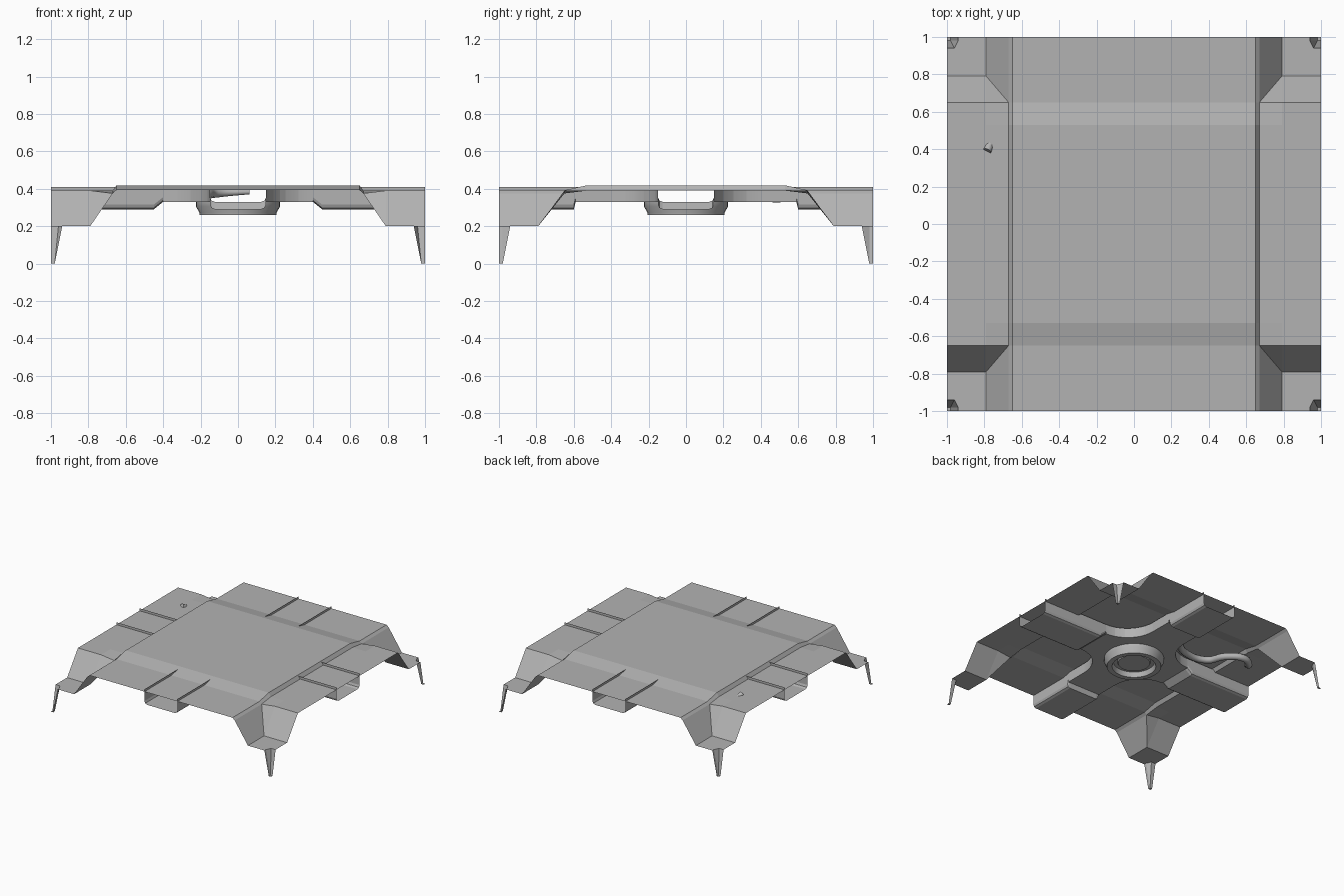
import bpy, bmesh, math
from mathutils import Matrix

if "Cube" in bpy.data.objects:
    bpy.data.objects.remove(bpy.data.objects["Cube"])

# Mid-grey paint shared by all parts
grey = bpy.data.materials.new("mid_grey")
grey.diffuse_color = (.45, .45, .45, 1)
grey.use_nodes = True
grey.node_tree.nodes["Principled BSDF"].inputs["Base Color"].default_value = grey.diffuse_color


def make_object(name, bm, smooth=False):
    bmesh.ops.remove_doubles(bm, verts=bm.verts, dist=1e-5)
    me = bpy.data.meshes.new(name)
    bm.to_mesh(me)
    bm.free()
    me.materials.append(grey)
    ob = bpy.data.objects.new(name, me)
    bpy.context.collection.objects.link(ob)
    if smooth:
        bpy.ops.object.select_all(action='DESELECT')
        ob.select_set(True)
        bpy.context.view_layer.objects.active = ob
        bpy.ops.object.shade_smooth_by_angle(angle=math.radians(35))
    return ob


# Floor sheet: a folded height field with funnel corners and spike feet
XS = [0, .65, .67, .79, .94, .98, 1]
YS = [0, .53, .65, .79, .94, .98, 1]
DROP = {.65: .375, .67: .375, .79: .2, .94: .2, .98: 0, 1: 0}


def height(x, y):
    if x < .66:
        return .418 if y < .6 else .392
    if y < .6 or (y < .66 and x > .7):
        return .39
    return max(DROP[x], DROP[y])


bm = bmesh.new()
for sx in (1, -1):
    for sy in (1, -1):
        g = [[bm.verts.new((sx * x, sy * y, height(x, y))) for y in YS] for x in XS]
        g[4][4].co.x = sx * .96  # foot narrows on its inner corner
        for i in range(6):
            for j in range(6):
                a, b, c, d = g[i][j], g[i + 1][j], g[i + 1][j + 1], g[i][j + 1]
                faces = [(a, b, c), (a, c, d)] if i > 1 and j > 1 else [(a, b, c, d)]
                for f in faces:
                    bm.faces.new(f if sx * sy > 0 else f[::-1])
make_object("floor_sheet", bm)


# Cross-shaped trough: filleted centre
W, TOP, FLOOR, DEEP = .15, .41, .33, .29


def fillet(sx, sy, r=.25, n=10):
    pts = [(W, .59)]
    for k in range(n + 1):
        t = math.pi / 2 * k / n
        pts.append((W + r - r * math.cos(t), W + r - r * math.sin(t)))
    pts = [(sx * x, sy * y) for x, y in pts]
    return pts[::-1] if sx * sy < 0 else pts


bm = bmesh.new()
outline = []
for sx, sy in ((1, 1), (1, -1), (-1, -1), (-1, 1)):
    pts = fillet(sx, sy)
    outline += pts
    for p, q in zip(pts, pts[1:]):
        bm.faces.new([bm.verts.new((*v, z)) for v, z in
                      ((p, TOP), (q, TOP), (q, FLOOR), (p, FLOOR))])
bm.faces.new([bm.verts.new((*p, FLOOR)) for p in outline])
bmesh.ops.recalc_face_normals(bm, faces=bm.faces)
make_object("duct_centre", bm, True)


# Deeper duct ends with a step up to the centre
def duct_end(name, angle, step, inner):
    bm = bmesh.new()
    rows = []
    for x, b in ((1, DEEP), (step, DEEP), (inner, FLOOR)):
        prof = [(-W, TOP), (-W, b + .025), (-W + .007, b + .008), (-W + .025, b),
                (W - .025, b), (W - .007, b + .008), (W, b + .025), (W, TOP)]
        rows.append([bm.verts.new((x, y, z)) for y, z in prof])
    for r, s in zip(rows, rows[1:]):
        for k in range(7):
            bm.faces.new((r[k], r[k + 1], s[k + 1], s[k]))
    bmesh.ops.rotate(bm, verts=bm.verts, cent=(0, 0, 0),
                     matrix=Matrix.Rotation(angle, 3, 'Z'))
    make_object(name, bm)


for k, side in enumerate(("right", "back", "left", "front")):
    step, inner = (.45, .40) if k % 2 == 0 else (.6, .59)
    duct_end("duct_end_" + side, k * math.pi / 2, step, inner)

# Round drain ring under the centre
bm = bmesh.new()
prof = [(.225, .33), (.225, .305), (.205, .27), (.205, .26), (.165, .26),
        (.155, .30), (.125, .30), (.12, .288), (0, .288)]
N = 32
for k in range(N):
    t, u = 2 * math.pi * k / N, 2 * math.pi * (k + 1) / N
    for (r, z), (s, w) in zip(prof, prof[1:]):
        co = [(r * math.cos(t), r * math.sin(t), z), (s * math.cos(t), s * math.sin(t), w)]
        co += [(s * math.cos(u), s * math.sin(u), w), (r * math.cos(u), r * math.sin(u), z)]
        if s == 0:
            co.pop(2)
        bm.faces.new([bm.verts.new(c) for c in co])
make_object("drain_ring", bm, True)

# Bent pipe from the duct to a small outlet in the top
path = [(.06, .47, .383), (-.12, .45, .378), (-.18, .33, .37), (-.29, .26, .37), (-.48, .28, .37),
        (-.55, .42, .365), (-.66, .5, .355), (-.76, .44, .36), (-.785, .39, .392)]
cu = bpy.data.curves.new("pipe", 'CURVE')
cu.dimensions = '3D'
cu.bevel_depth = .027
cu.bevel_resolution = 3
cu.use_fill_caps = True
sp = cu.splines.new('BEZIER')
sp.resolution_u = 6
sp.bezier_points.add(len(path) - 1)
for bp, p in zip(sp.bezier_points, path):
    bp.co = p
    bp.handle_left_type = bp.handle_right_type = 'AUTO'
sp.bezier_points[0].radius = .5
sp.bezier_points[-1].radius = .8
cu.materials.append(grey)
bpy.context.collection.objects.link(bpy.data.objects.new("pipe", cu))
